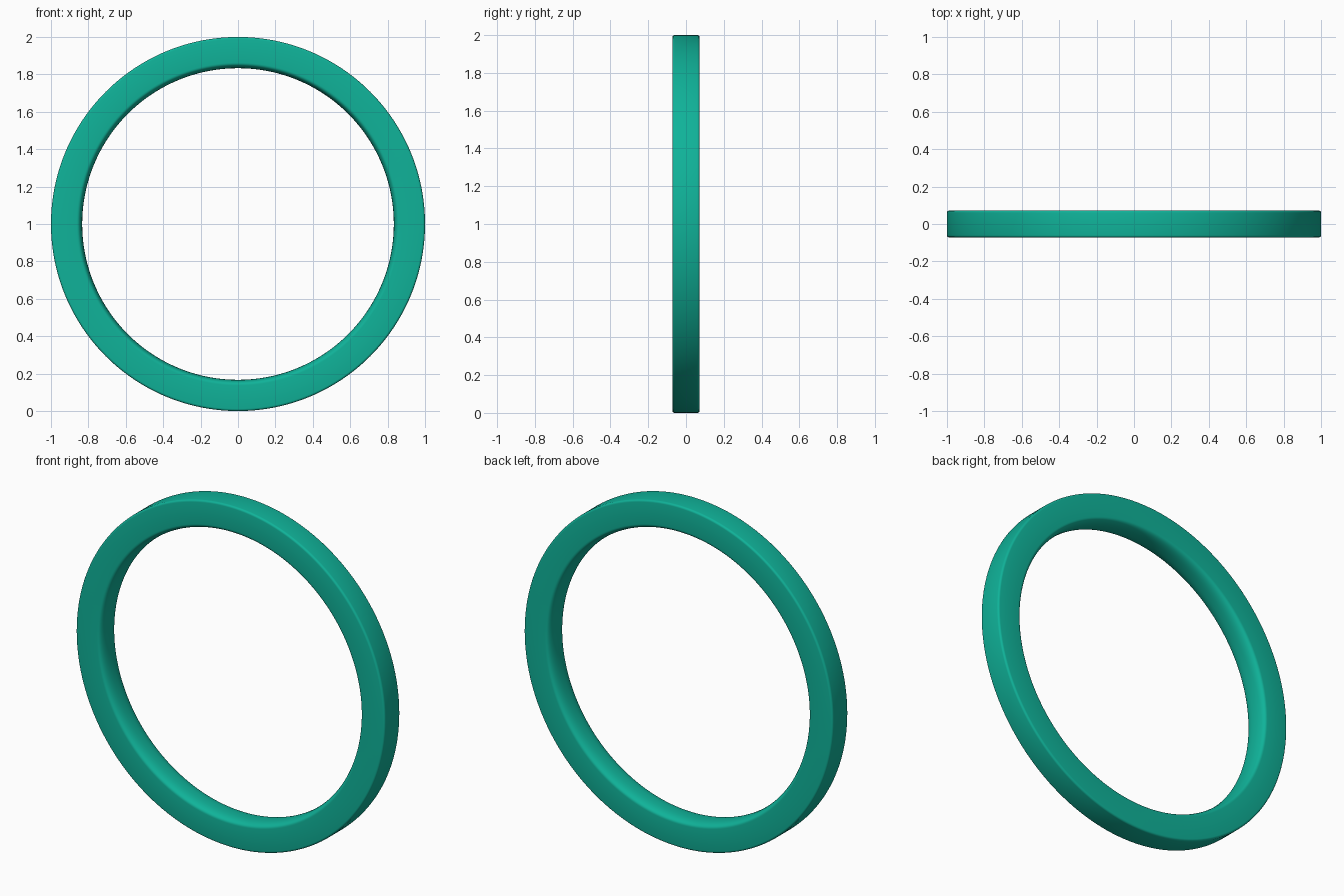
import bpy, bmesh
from math import sin, cos, pi, radians
from mathutils import Vector

if "Cube" in bpy.data.objects:
    bpy.data.objects.remove(bpy.data.objects["Cube"])

OUTER, INNER, HALF = 1.0, 0.833, 0.072   # radii and half width of the band
FILLET, COMFORT = 0.012, 0.03            # outer edge rounding, inner rounding depth
STEPS = 192

# Cross-section as (radius, y): rounded outer corners, softly domed inner face
profile = []
for sy in (-1, 1):
    for i in range(5):
        a = pi / 2 * i / 4
        if sy > 0:
            a = pi / 2 - a
        profile.append((OUTER - FILLET + FILLET * sin(a),
                        sy * (HALF - FILLET + FILLET * cos(a))))
for i in range(21):
    a = pi * i / 20
    c = cos(a)
    y = HALF * (1 if c > 0 else -1) * abs(c) ** 0.85
    profile.append((INNER + COMFORT - COMFORT * sin(a) ** 0.85, y))

# Revolve the cross-section around the y axis
bm = bmesh.new()
rings = []
for s in range(STEPS):
    t = 2 * pi * s / STEPS
    rings.append([bm.verts.new((r * cos(t), y, OUTER + r * sin(t))) for r, y in profile])
n = len(profile)
for s in range(STEPS):
    a, b = rings[s], rings[(s + 1) % STEPS]
    for i in range(n):
        j = (i + 1) % n
        bm.faces.new((a[i], a[j], b[j], b[i]))
bmesh.ops.recalc_face_normals(bm, faces=bm.faces)

mesh = bpy.data.meshes.new("ring_band")
bm.to_mesh(mesh)
bm.free()
band = bpy.data.objects.new("ring_band", mesh)
bpy.context.collection.objects.link(band)

# Teal finish
mat = bpy.data.materials.new("teal")
mat.diffuse_color = (0.005, 0.45, 0.32, 1)
mat.use_nodes = True
mat.node_tree.nodes["Principled BSDF"].inputs["Base Color"].default_value = mat.diffuse_color
mesh.materials.append(mat)

bpy.context.view_layer.objects.active = band
band.select_set(True)
bpy.ops.object.shade_smooth_by_angle(angle=radians(35))
